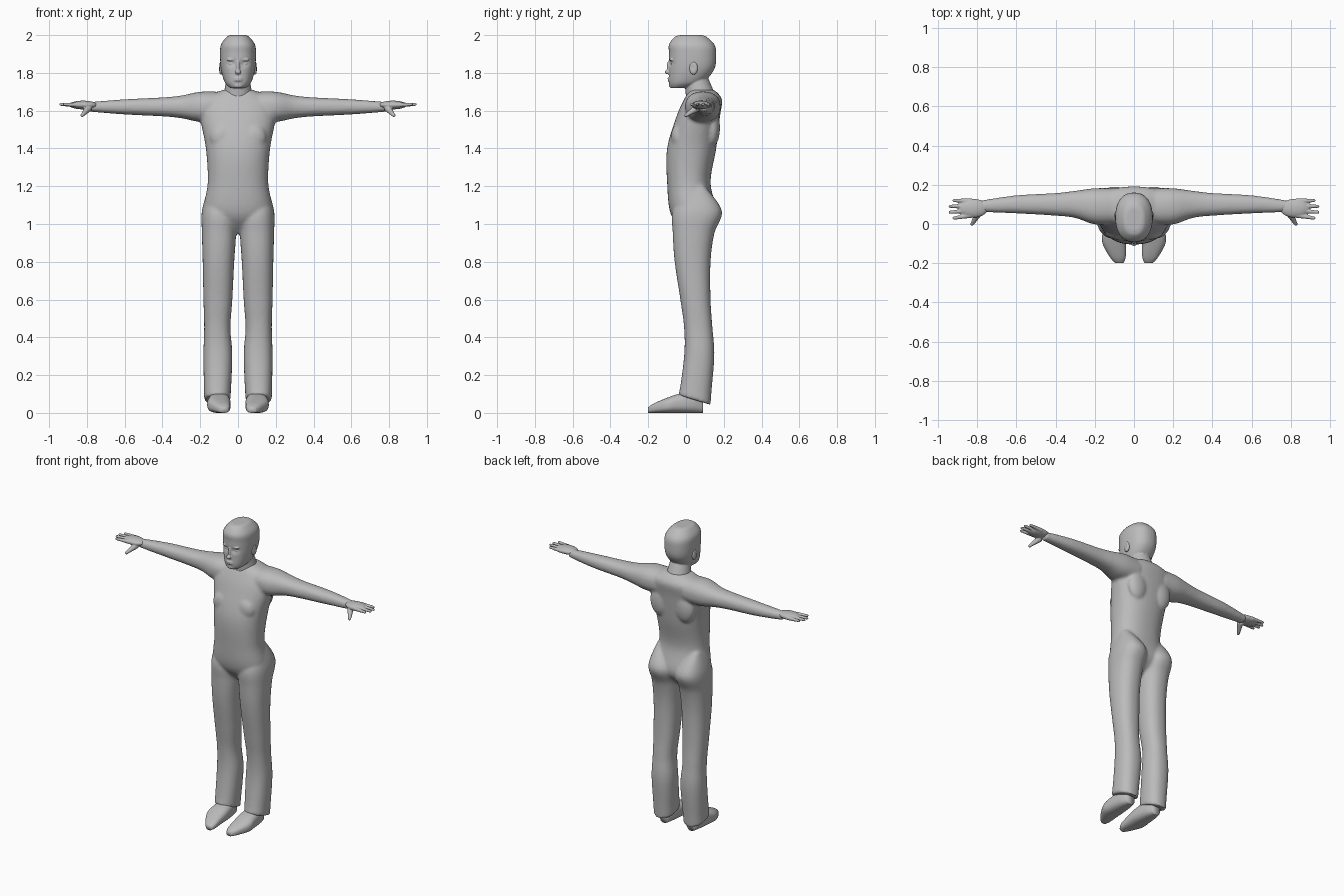
import bpy
import bmesh
import math
from mathutils import Matrix, Vector

if "Cube" in bpy.data.objects:
    bpy.data.objects.remove(bpy.data.objects["Cube"], do_unlink=True)

# One plain grey for the whole figure
grey = bpy.data.materials.new("plain_grey")
grey.use_nodes = True
shade = (.5, .5, .5, 1)
grey.diffuse_color = shade
grey.node_tree.nodes["Principled BSDF"].inputs["Base Color"].default_value = shade


def spline(rows, steps=6):
    """Smoothly interpolate the section rows."""
    smooth_rows = []
    for i in range(len(rows) - 1):
        before, start = rows[max(i - 1, 0)], rows[i]
        end, after = rows[i + 1], rows[min(i + 2, len(rows) - 1)]
        for step in range(steps):
            t = step / steps
            ease = t * t * (3 - 2 * t)
            leave, arrive = t * (1 - t) ** 2 / 2, t * t * (t - 1) / 2
            smooth_rows.append([
                b + ease * (c - b) + leave * (c - a) + arrive * (d - b)
                for a, b, c, d in zip(before, start, end, after)])
    smooth_rows.append(rows[-1])
    return smooth_rows


def loft(bm, axis, rows, side=1, power=2.3, segments=40):
    """Rows hold a position on the axis, then low and high limits on the other two axes."""
    along = "xyz".index(axis)
    first, second = [i for i in range(3) if i != along]
    rings = []
    for position, low_u, high_u, low_v, high_v in spline(rows):
        ring = []
        for k in range(segments):
            angle = math.tau * k / segments
            c, s = math.cos(angle), math.sin(angle)
            c = math.copysign(abs(c) ** (2 / power), c)
            s = math.copysign(abs(s) ** (2 / power), s)
            point = Vector()
            point[along] = position
            point[first] = (low_u + high_u + c * (high_u - low_u)) / 2
            point[second] = (low_v + high_v + s * (high_v - low_v)) / 2
            point.x *= side
            ring.append(bm.verts.new(point))
        rings.append(ring)
    for low, high in zip(rings, rings[1:]):
        for k in range(segments):
            bm.faces.new((low[k - 1], low[k], high[k], high[k - 1]))
    bm.faces.new(rings[0])
    bm.faces.new(rings[-1])
    return [vert for ring in rings for vert in ring]


def upright(bm, rows):
    """Vertical loft, symmetric in x, from rows of height, half width, front and back."""
    return loft(bm, "z", [(z, -w, w, front, back) for z, w, front, back in rows])


def ball(bm, centre, radii):
    matrix = Matrix.Translation(centre) @ Matrix.Diagonal((*radii, 1))
    bmesh.ops.create_uvsphere(bm, u_segments=32, v_segments=20, radius=1, matrix=matrix)


def rod(bm, start, end, thick, thin):
    """Tapered rod with a rounded tip."""
    start, end = Vector(start), Vector(end)
    span = end - start
    turn = span.to_track_quat("Z", "Y").to_matrix().to_4x4()
    bmesh.ops.create_cone(bm, cap_ends=True, segments=24, radius1=thick, radius2=thin,
                          depth=span.length, matrix=Matrix.Translation((start + end) / 2) @ turn)
    ball(bm, end, (thin, thin, thin))


def finish(bm, name, voxel=0, smoothing=0):
    """Make an object; a voxel size fuses its overlapping pieces into one skin."""
    bmesh.ops.recalc_face_normals(bm, faces=bm.faces)
    mesh = bpy.data.meshes.new(name)
    bm.to_mesh(mesh)
    bm.free()
    obj = bpy.data.objects.new(name, mesh)
    bpy.context.collection.objects.link(obj)
    if voxel:
        remesh = obj.modifiers.new("fuse", "REMESH")
        remesh.mode = "VOXEL"
        remesh.voxel_size = voxel
        soften = obj.modifiers.new("soften", "SMOOTH")
        soften.iterations = smoothing
        graph = bpy.context.evaluated_depsgraph_get()
        baked = bpy.data.meshes.new_from_object(obj.evaluated_get(graph))
        obj.modifiers.clear()
        obj.data = baked
    obj.data.materials.clear()
    obj.data.materials.append(grey)
    obj.data.polygons.foreach_set("use_smooth", [True] * len(obj.data.polygons))


# Body: torso, arms and trouser legs fused together
body = bmesh.new()
upright(body, [
    (.95, .08, 0, .08), (1.05, .18, -.08, .16), (1.22, .16, -.1, .13), (1.4, .17, -.1, .16),
    (1.57, .2, -.05, .18), (1.66, .18, -.01, .19), (1.71, .08, .02, .15)])

# Arm stations: reach, centre in y, radius
arm = []
for x, y, r in ((.1, .09, .08), (.2, .09, .08), (.3, .1, .06),
                (.4, .1, .05), (.6, .1, .04), (.79, .09, .025)):
    depth = r * 1.15
    arm.append((x, y - depth, y + depth, 1.62 - r, 1.62 + r))

# Leg stations: height, inner edge, front, back; the outer edge follows the inner
leg = []
for z, inner, front, back in (
        (.07, .04, -.04, .13), (.3, .03, -.01, .15), (.45, .04, -.01, .14), (.6, .03, -.03, .13),
        (.8, .02, -.06, .13), (.95, .01, -.07, .15), (1.07, .01, -.07, .19), (1.2, .1, 0, .1)):
    leg.append((z, inner, .195 - inner * .4, front, back))

for side in (-1, 1):
    loft(body, "x", arm, side)
    for vert in loft(body, "z", leg, side):
        # Hem dips towards the heel
        lowness = max(0, 2 - vert.co.z / .07)
        vert.co.z -= (vert.co.y - .04) * .3 * lowness
    # Shoulder blade and chest
    ball(body, (side * .09, .14, 1.51), (.07, .04, .1))
    ball(body, (side * .08, -.04, 1.46), (.07, .04, .07))
finish(body, "body", .009, 5)

# Head, neck and face
head = bmesh.new()
skull = upright(head, [
    (1.72, .04, -.08, 0), (1.75, .07, -.09, .09), (1.82, .09, -.09, .15), (1.9, .095, -.09, .16),
    (1.95, .09, -.09, .15), (1.99, .06, -.06, .11), (2, .04, -.03, .08)])
for vert in skull:
    # Eye sockets
    if vert.co.y < 0:
        across, up = (abs(vert.co.x) - .035) / .02, (vert.co.z - 1.85) / .015
        vert.co.y += .013 * math.exp(-across ** 2 - up ** 2)
rod(head, (0, .08, 1.66), (0, .05, 1.78), .08, .06)
# Nose, bridge, chin and lips
ball(head, (0, -.1, 1.805), (.015, .012, .012))
ball(head, (0, -.09, 1.83), (.01, .012, .035))
ball(head, (0, -.08, 1.735), (.025, .01, .015))
for z in (1.76, 1.771):
    ball(head, (0, -.088, z), (.024, .01, .005))
for side in (-1, 1):
    # Brow and eye
    ball(head, (side * .035, -.076, 1.87), (.025, .012, .008))
    ball(head, (side * .035, -.069, 1.848), (.015, .01, .007))
finish(head, "head", .004, 3)

# Shoe stations: position, half width, height; the toe leans inwards
shoe = []
for y, half, top in ((-.2, .02, .03), (-.17, .04, .05), (-.1, .06, .08),
                     (-.04, .06, .1), (.04, .05, .11), (.09, .03, .08)):
    middle = .1 + min(0, y + .1) / 4
    shoe.append((y, middle - half, middle + half, 0, top))

for side, label in ((-1, "right"), (1, "left")):
    # Hand with four fingers and a thumb
    hand = bmesh.new()
    ball(hand, (side * .82, .08, 1.63), (.075, .048, .023))
    for i in range(4):
        reach = .94 - .01 * (i - 1.5) ** 2
        rod(hand, (side * .83, .045 + .024 * i, 1.63), (side * reach, .03 + .03 * i, 1.633), .014, .008)
    rod(hand, (side * .79, .06, 1.615), (side * .825, 0, 1.575), .02, .009)
    finish(hand, label + "_hand", .004, 2)

    # Shoe
    foot = bmesh.new()
    loft(foot, "y", shoe, side, 2.6)
    finish(foot, label + "_shoe")

    # Ear with a hollow in the middle
    ear = bmesh.new()
    ball(ear, (side * .09, .04, 1.825), (.013, .022, .034))
    for vert in ear.verts:
        hollow = ((vert.co.y - .037) / .012) ** 2 + ((vert.co.z - 1.828) / .02) ** 2
        vert.co.x -= side * .007 * math.exp(-hollow)
    finish(ear, label + "_ear")
